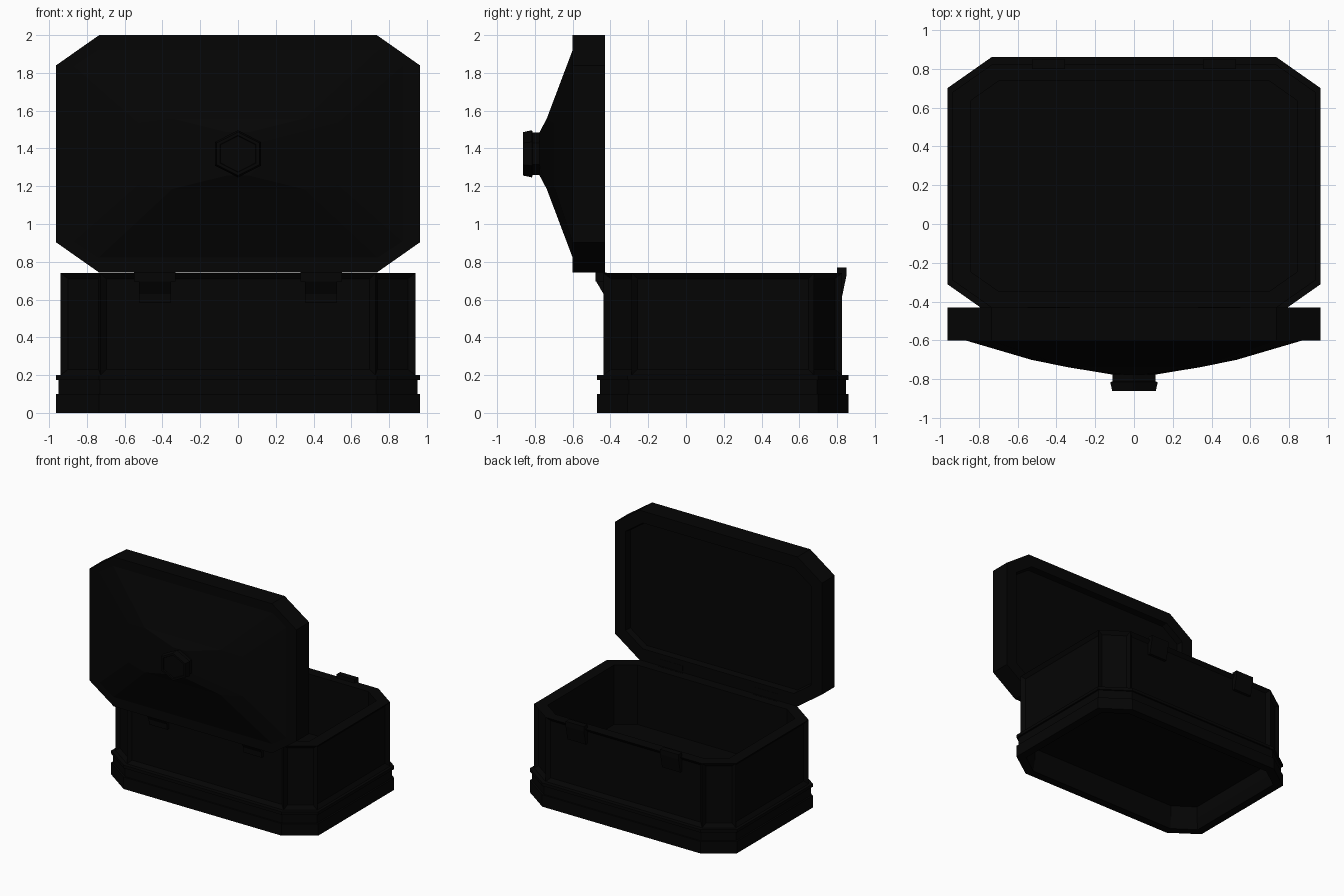
import bpy, bmesh, math
from mathutils import Matrix

if "Cube" in bpy.data.objects:
    bpy.data.objects.remove(bpy.data.objects["Cube"])

mat = bpy.data.materials.new("near_black")
mat.diffuse_color = (0.0014, 0.0014, 0.0014, 1)
mat.use_nodes = True
mat.node_tree.nodes["Principled BSDF"].inputs["Base Color"].default_value = mat.diffuse_color


def finish(name, bm, matrix=None):
    if matrix:
        bmesh.ops.transform(bm, matrix=matrix, verts=bm.verts)
    mesh = bpy.data.meshes.new(name)
    bm.to_mesh(mesh)
    bm.free()
    mesh.materials.append(mat)
    obj = bpy.data.objects.new(name, mesh)
    bpy.context.collection.objects.link(obj)
    return obj


def octagon(hx, hy, cx, cy, z, z2=None):
    """Chamfered rectangle; z2 is the height of the long-side corners."""
    z2 = z if z2 is None else z2
    return [(hx, -cy, z), (hx, cy, z), (cx, hy, z2), (-cx, hy, z2),
            (-hx, cy, z), (-hx, -cy, z), (-cx, -hy, z2), (cx, -hy, z2)]


def inset_octagon(hy, t, z, ty=0.0):
    """Standard outline of the chest moved inward by t (and ty more in y)."""
    return octagon(0.963 - t, hy - t - ty, 0.735 - 0.317 * t, hy - 0.16 - 0.52 * t - ty, z)


def hexagon(r, z):
    return [(1.13 * r * math.sin(-i * math.pi / 3), r * math.cos(i * math.pi / 3), z) for i in range(6)]


def loft(rings):
    """Skin a stack of rings and cap both ends; returns the side faces by band."""
    bm = bmesh.new()
    loops = [[bm.verts.new(p) for p in ring] for ring in rings]
    n = len(loops[0])
    bands = [[bm.faces.new((a[i], a[(i + 1) % n], b[(i + 1) % n], b[i])) for i in range(n)]
             for a, b in zip(loops, loops[1:])]
    bm.faces.new(loops[0][::-1])
    bm.faces.new(loops[-1])
    return bm, bands


def prism(name, x0, x1, profile):
    """Extrude a (y, z) profile along x."""
    bm = bmesh.new()
    face = bm.faces.new([bm.verts.new((x0, y, z)) for y, z in profile])
    ext = bmesh.ops.extrude_face_region(bm, geom=[face])
    verts = [v for v in ext["geom"] if isinstance(v, bmesh.types.BMVert)]
    bmesh.ops.translate(bm, vec=(x1 - x0, 0, 0), verts=verts)
    bmesh.ops.recalc_face_normals(bm, faces=bm.faces)
    return finish(name, bm)


# Chest body: underside recess, stepped plinth, walls, rim and interior
steps = [(0.085, 0.2), (0.085, 0.1), (0.07, 0), (0, 0), (0, 0.1), (0.014, 0.1), (0.014, 0.175),
         (0, 0.175), (0, 0.2), (0.024, 0.2, 0.01), (0.024, 0.74, 0.01), (0.122, 0.74), (0.122, 0.24)]
bm, bands = loft([inset_octagon(0.665, *s) for s in steps])
walls = bands[9]
# Recessed bevelled panel on every wall
bmesh.ops.inset_individual(bm, faces=walls, thickness=0.035, use_even_offset=True)
bmesh.ops.inset_individual(bm, faces=walls, thickness=0.03, depth=-0.025, use_even_offset=True)
finish("chest_body", bm, Matrix.Translation((0, 0.195, 0)))

# Open lid: modelled flat, then stood upright
upright = Matrix.Translation((0, 0, 1.3715)) @ Matrix.Rotation(math.pi / 2, 4, 'X')
rings = [inset_octagon(0.6285, t, h) for t, h in [(0.11, 0.48), (0.1, 0.43), (0, 0.43), (0, 0.6)]]
rings += [octagon(0.87, 0.55, 0.74, 0.465, 0.6),
          octagon(0.53, 0.187, 0.35, 0.165, 0.70, 0.737),
          octagon(0.12, 0.115, 0.06, 0.06, 0.775)]
bm, _ = loft(rings)
finish("lid", bm, upright)

# Hexagonal knob with a dished front
bm, _ = loft([hexagon(r, h) for r, h in [(0.112, 0.76), (0.112, 0.812), (0.125, 0.815),
                                         (0.115, 0.862), (0.098, 0.862), (0.095, 0.852)]])
finish("lid_knob", bm, upright)

# Hinges on the lid side, latches on the opening side
for side, c in (("left", -0.44), ("right", 0.44)):
    prism(side + "_hinge", c - 0.11, c + 0.11,
          [(-0.42, 0.742), (-0.48, 0.742), (-0.48, 0.695), (-0.42, 0.695)])
    prism(side + "_hinge_strap", c - 0.085, c + 0.085,
          [(-0.40, 0.70), (-0.478, 0.70), (-0.437, 0.63), (-0.434, 0.585), (-0.40, 0.585)])
    prism(side + "_lid_hinge_plate", c - 0.11, c + 0.11,
          [(-0.435, 0.755), (-0.428, 0.755), (-0.428, 0.80), (-0.435, 0.80)])
    prism(side + "_latch", c - 0.085, c + 0.085,
          [(0.80, 0.77), (0.85, 0.77), (0.85, 0.73), (0.825, 0.61), (0.80, 0.61)])
